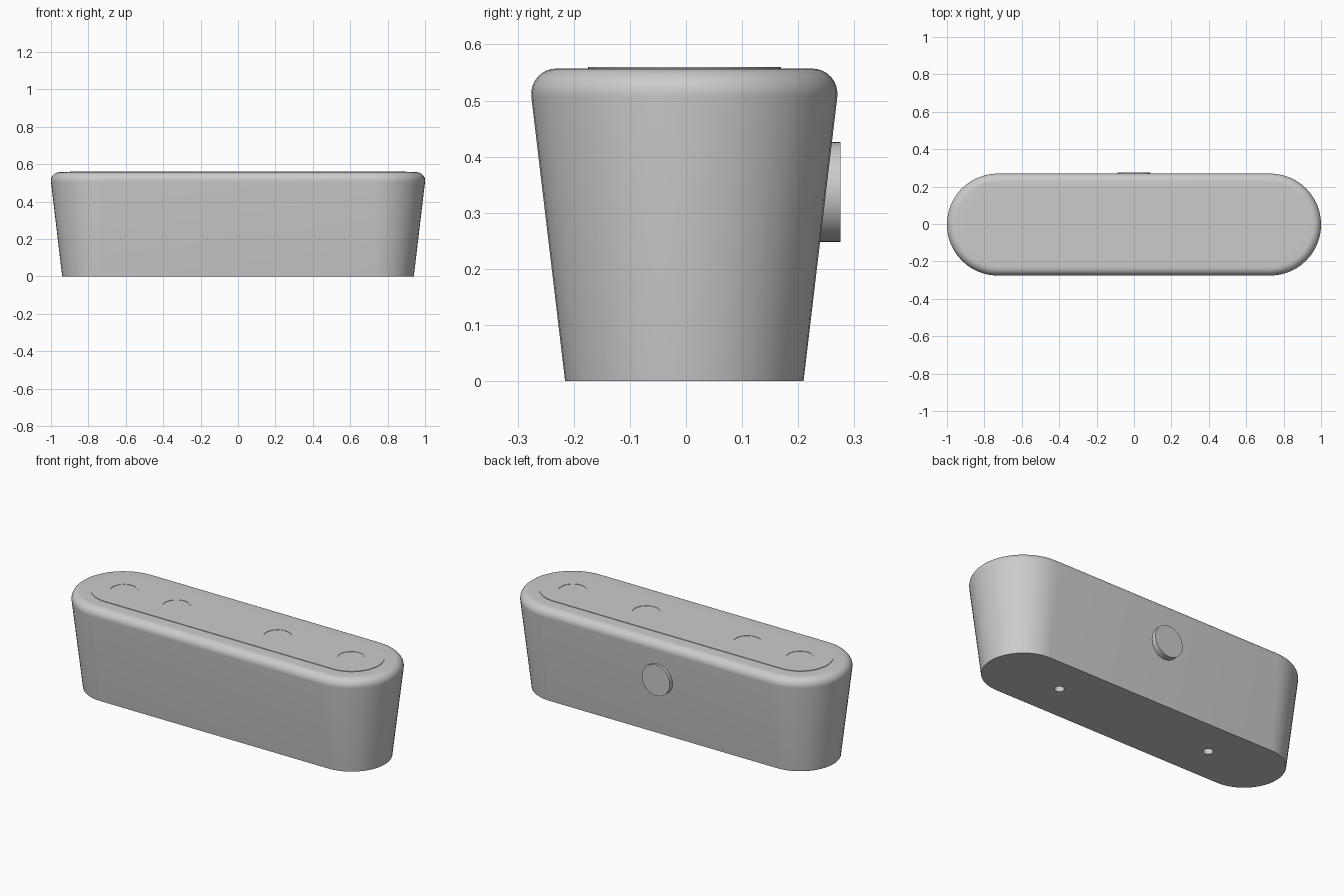
import bpy, bmesh
from math import sin, cos, pi, radians
from mathutils import Matrix

default = bpy.data.objects.get("Cube")
if default:
    bpy.data.objects.remove(default, do_unlink=True)

BODY_Y = -0.003      # the knob makes the whole slightly deeper at the back
HALF_STRAIGHT = 0.7275
END_STEPS = 24

grey = bpy.data.materials.new("plain_grey")
grey.use_nodes = True
grey.diffuse_color = (0.6, 0.6, 0.6, 1)
grey.node_tree.nodes["Principled BSDF"].inputs["Base Color"].default_value = (0.6, 0.6, 0.6, 1)


def make_object(name, bm):
    bmesh.ops.recalc_face_normals(bm, faces=bm.faces)
    mesh = bpy.data.meshes.new(name)
    bm.to_mesh(mesh)
    bm.free()
    mesh.materials.append(grey)
    obj = bpy.data.objects.new(name, mesh)
    bpy.context.collection.objects.link(obj)
    return obj


def smooth(obj):
    bpy.ops.object.select_all(action='DESELECT')
    obj.select_set(True)
    bpy.context.view_layer.objects.active = obj
    bpy.ops.object.shade_smooth_by_angle(angle=radians(30))


def stadium_ring(bm, r, z):
    ring = []
    for side in (1, -1):
        for i in range(END_STEPS + 1):
            a = -pi / 2 + pi * i / END_STEPS
            ring.append(bm.verts.new((side * (HALF_STRAIGHT + r * cos(a)),
                                      BODY_Y + side * r * sin(a), z)))
    return ring


def add_cylinder(bm, x, y, z, r, depth, rot=Matrix()):
    bmesh.ops.create_cone(bm, cap_ends=True, segments=48, radius1=r, radius2=r,
                          depth=depth, matrix=Matrix.Translation((x, y, z)) @ rot)


# Tapered body with a rounded top rim and a slightly raised top panel
profile = [(0.2125, 0)]
for i in range(9):
    a = radians(-7 + 97 * i / 8)
    profile.append((0.228 + 0.045 * cos(a), 0.512 + 0.045 * sin(a)))
profile += [(0.172, 0.557), (0.172, 0.56)]

bm = bmesh.new()
rings = [stadium_ring(bm, r, z) for r, z in profile]
for low, high in zip(rings, rings[1:]):
    n = len(low)
    for i in range(n):
        j = (i + 1) % n
        bm.faces.new((low[i], low[j], high[j], high[i]))
bm.faces.new(rings[0][::-1])
bm.faces.new(rings[-1])
body = make_object("tapered_body", bm)

# Shallow round recesses on top and two mounting holes underneath
bm = bmesh.new()
for x in (-0.725, -0.39, 0.255, 0.725):
    add_cylinder(bm, x, BODY_Y, 0.583, 0.072, 0.05)
for x in (-0.49, 0.49):
    add_cylinder(bm, x, BODY_Y, 0, 0.026, 0.12)
cutter = make_object("recess_cutter", bm)
cutter.hide_render = True

cut = body.modifiers.new("recesses", 'BOOLEAN')
cut.operation = 'DIFFERENCE'
cut.solver = 'EXACT'
cut.object = cutter
bpy.ops.object.select_all(action='DESELECT')
bpy.context.view_layer.objects.active = body
body.select_set(True)
bpy.ops.object.modifier_apply(modifier=cut.name)
bpy.data.objects.remove(cutter, do_unlink=True)
smooth(body)

# Round knob on the back
bm = bmesh.new()
add_cylinder(bm, 0, 0.2425, 0.337, 0.089, 0.065, Matrix.Rotation(pi / 2, 4, 'X'))
smooth(make_object("back_knob", bm))
